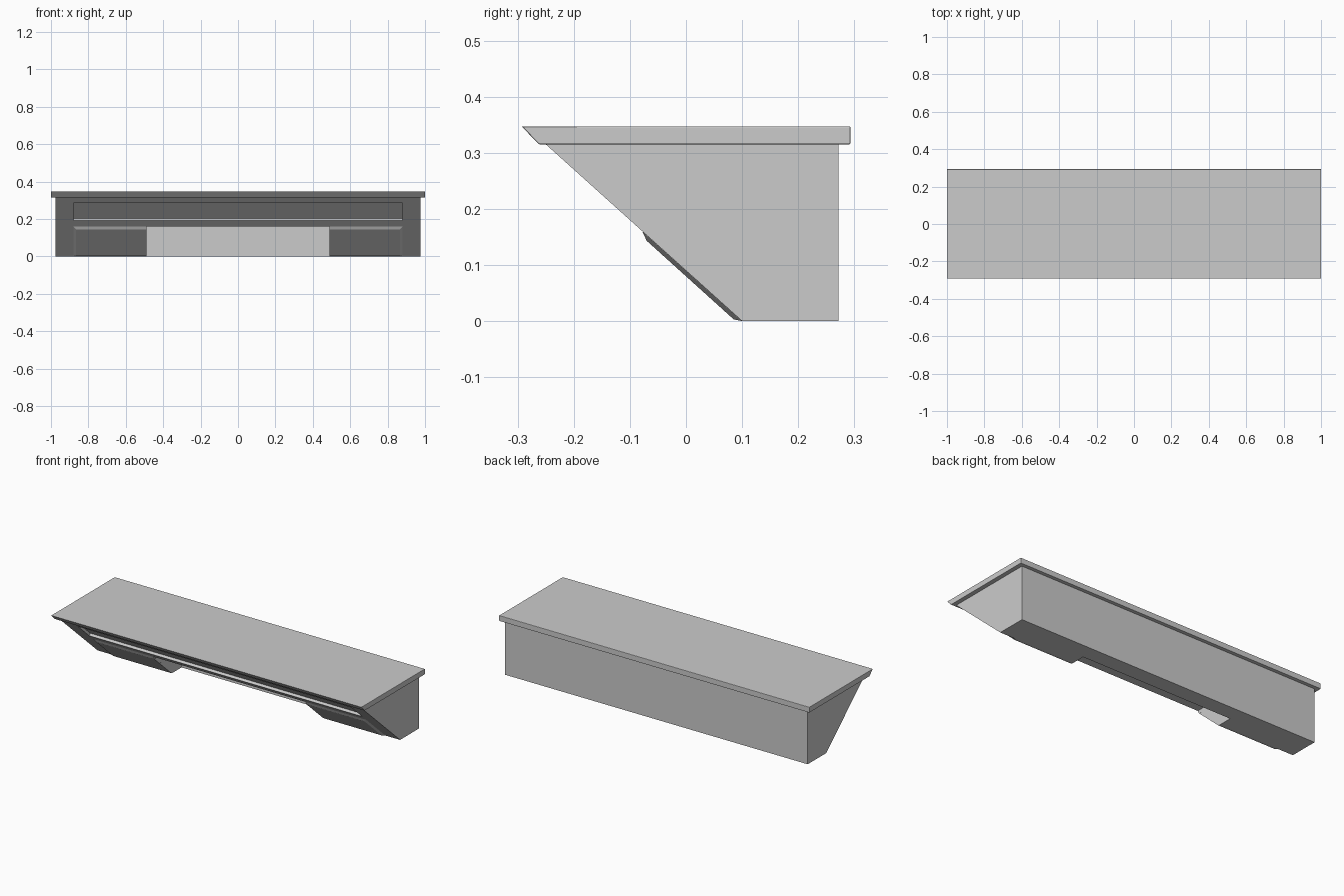
import bpy, bmesh
from mathutils import Vector

if "Cube" in bpy.data.objects:
    bpy.data.objects.remove(bpy.data.objects["Cube"])

SLOPE = Vector((-0.35, 0.315)).normalized()      # up the slanted front, (y, z)
OUT = Vector((-SLOPE.y, SLOPE.x))                # outward from the slanted front
FOOT = Vector((0.10, 0.0))                       # bottom edge of the slanted front


def prism(name, profile, x0, x1):
    """Extrude a (y, z) profile along x."""
    bm = bmesh.new()
    face = bm.faces.new([bm.verts.new((x0, y, z)) for y, z in profile])
    ext = bmesh.ops.extrude_face_region(bm, geom=[face])
    for v in ext["geom"]:
        if isinstance(v, bmesh.types.BMVert):
            v.co.x = x1
    bmesh.ops.recalc_face_normals(bm, faces=bm.faces)
    me = bpy.data.meshes.new(name)
    bm.to_mesh(me)
    bm.free()
    ob = bpy.data.objects.new(name, me)
    bpy.context.collection.objects.link(ob)
    return ob


def on_slope(z, out):
    """Point at height z on the slanted front, pushed outward."""
    return tuple(FOOT + SLOPE * (z / SLOPE.y) + OUT * out)


def cut(target, cutter):
    cutter.hide_render = True
    mod = target.modifiers.new(cutter.name, 'BOOLEAN')
    mod.operation = 'DIFFERENCE'
    mod.solver = 'EXACT'
    mod.object = cutter
    bpy.context.view_layer.objects.active = target
    bpy.ops.object.modifier_apply(modifier=mod.name)
    bpy.data.objects.remove(cutter)


# Wedge body
body = prism("body", [(-0.25, 0.315), (0.10, 0), (0.272, 0), (0.272, 0.315)], -0.975, 0.975)

# Long shallow recess in the slanted front
cut(body, prism("slot_cutter", [on_slope(0.192, 0.03), on_slope(0.285, 0.03),
                                on_slope(0.285, -0.015), on_slope(0.192, -0.015)], -0.88, 0.88))

# Open bay in the lower middle
cut(body, prism("bay_cutter", [(-0.3, 0.16), (-0.3, -0.1), (0.18, -0.1), (0.18, 0.16)], -0.49, 0.49))

# Top slab with raked front edge
slab = prism("top_slab", [(-0.293, 0.347), (-0.262, 0.315), (0.293, 0.315), (0.293, 0.347)], -1, 1)
bev = slab.modifiers.new("edge", 'BEVEL')
bev.width = 0.002
bev.segments = 2

# Raised pads either side of the bay, chamfered at the top and outer edge
for side, name in ((1, "right_pad"), (-1, "left_pad")):
    pad = prism(name, [(-0.078, 0.160), (-0.070, 0.143), (0.085, 0.003), (0.10, 0.0)],
                side * 0.49, side * 0.88)
    for v in pad.data.vertices:
        raised = abs(v.co.y + 0.070) < 1e-4 or abs(v.co.y - 0.085) < 1e-4
        if raised and abs(v.co.x) > 0.8:
            v.co.x -= side * 0.015
